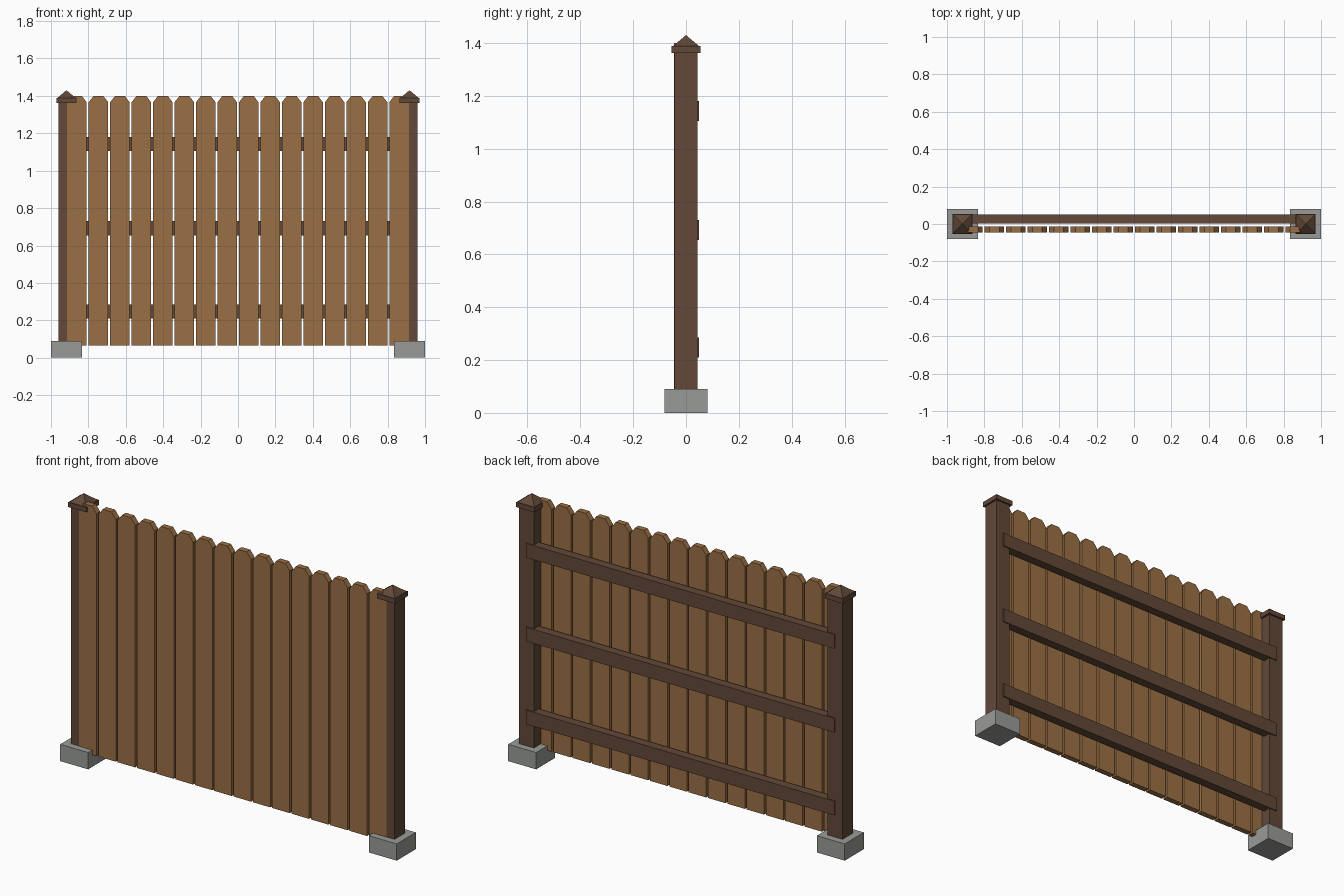
import bpy
import bmesh

old = bpy.data.objects.get("Cube")
if old:
    bpy.data.objects.remove(old, do_unlink=True)


def make_material(name, rgb):
    mat = bpy.data.materials.new(name)
    mat.use_nodes = True
    color = (*rgb, 1.0)
    mat.diffuse_color = color
    mat.node_tree.nodes["Principled BSDF"].inputs["Base Color"].default_value = color
    return mat


picket_wood = make_material("light brown wood", (0.33, 0.162, 0.06))
frame_wood = make_material("dark brown wood", (0.122, 0.066, 0.04))
concrete = make_material("grey concrete", (0.32, 0.33, 0.31))


def finish(name, bm, mat):
    bmesh.ops.recalc_face_normals(bm, faces=bm.faces[:])
    mesh = bpy.data.meshes.new(name)
    bm.to_mesh(mesh)
    bm.free()
    mesh.materials.append(mat)
    obj = bpy.data.objects.new(name, mesh)
    bpy.context.collection.objects.link(obj)
    return obj


def box(name, x, y, z, mat):
    """Box from (min, max) ranges along each axis."""
    bm = bmesh.new()
    bmesh.ops.create_cube(bm, size=1)
    for v in bm.verts:
        v.co = [r[0] if c < 0 else r[1] for c, r in zip(v.co, (x, y, z))]
    return finish(name, bm, mat)


def around(center, half):
    return (center - half, center + half)


def pyramid(name, cx, half, z0, z1, mat):
    bm = bmesh.new()
    base = [bm.verts.new((cx + sx * half, sy * half, z0))
            for sx, sy in ((-1, -1), (1, -1), (1, 1), (-1, 1))]
    tip = bm.verts.new((cx, 0, z1))
    bm.faces.new(base)
    for i in range(4):
        bm.faces.new((base[i], base[(i + 1) % 4], tip))
    return finish(name, bm, mat)


def picket(name, cx):
    """Dog-eared board extruded from its front outline."""
    half, cut, low, high, drop = 0.052, 0.026, 0.065, 1.4, 0.034
    outline = [(-half, low), (half, low), (half, high - drop),
               (half - cut, high), (cut - half, high), (-half, high - drop)]
    bm = bmesh.new()
    face = bm.faces.new([bm.verts.new((cx + x, -0.0455, z)) for x, z in outline])
    out = bmesh.ops.extrude_face_region(bm, geom=[face])
    moved = [g for g in out["geom"] if isinstance(g, bmesh.types.BMVert)]
    bmesh.ops.translate(bm, verts=moved, vec=(0, 0.031, 0))
    return finish(name, bm, picket_wood)


# Posts with footings and pointed caps
POST_X = 0.917
for side, sign in (("right", -1), ("left", 1)):
    cx = sign * POST_X
    box(f"{side}_footing", around(cx, 0.083), around(0, 0.081), (0, 0.09), concrete)
    box(f"{side}_post", around(cx, 0.044), around(0, 0.044), (0.01, 1.362), frame_wood)
    box(f"{side}_cap_slab", around(cx, 0.054), around(0, 0.054), (1.362, 1.388), frame_wood)
    pyramid(f"{side}_cap_point", cx, 0.05, 1.388, 1.43, frame_wood)

# Horizontal rails on the back
for label, z in (("bottom", 0.247), ("middle", 0.692), ("top", 1.142)):
    box(f"{label}_rail", (-POST_X, POST_X), (0.003, 0.05), around(z, 0.038), frame_wood)

# Row of pickets on the front
COUNT, PITCH = 16, 0.1148
for i in range(COUNT):
    picket(f"picket_{i + 1}", (i - (COUNT - 1) / 2) * PITCH)
